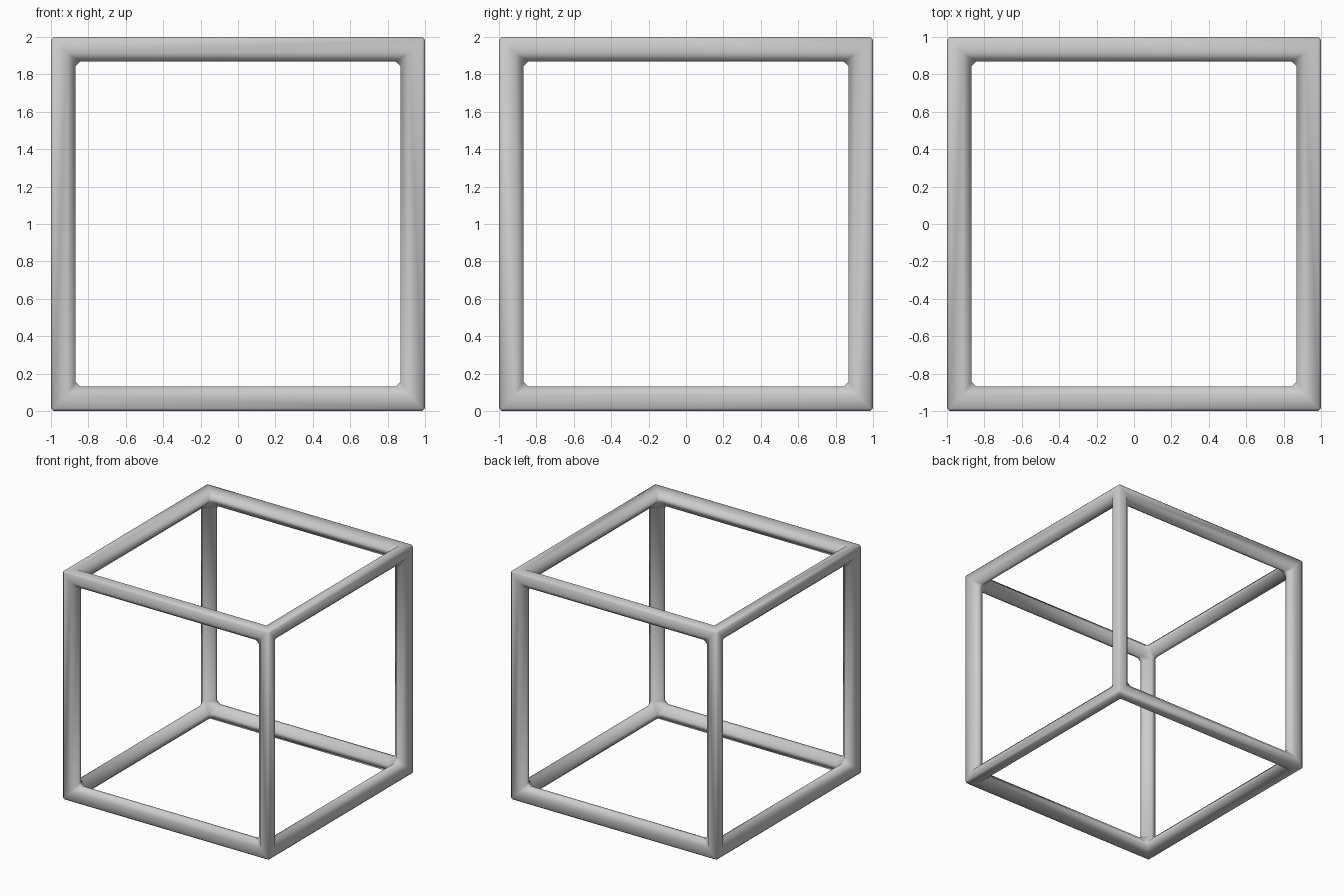
import bpy, bmesh
from mathutils import Vector

if "Cube" in bpy.data.objects:
    bpy.data.objects.remove(bpy.data.objects["Cube"])

C, S, T = 0.015, 0.085, 0.13      # outer chamfer, start of side chamfer, bar thickness
D, I, F = 0.045, 0.077, 0.157     # side chamfer depth, inner chamfer, fillet end

bm = bmesh.new()


def face(points, k):
    """Add a face given by insets from the cube corner, axes rotated k times."""
    verts = []
    for p in points:
        q = [p[(i + k) % 3] for i in range(3)]
        verts.append(bm.verts.new(Vector((1 - q[0], 1 - q[1], 1 - q[2]))))
    bm.faces.new(verts)


# bar profile: two cross insets and where the bar ends at the corner
profile = [(C, 0, C), (S, 0, S), (T, D, F), (T, I, F),
           (I, T, F), (D, T, F), (0, S, S), (0, C, C)]

for k in range(3):
    # half bar running from the corner to the middle of the edge
    for a, b in zip(profile, profile[1:] + profile[:1]):
        face([a, b, (b[0], b[1], 1), (a[0], a[1], 1)], k)
    # fillet in the window corner
    face([(T, D, F), (F, D, T), (F, I, T), (T, I, F)], k)
    face([(S, 0, S), (F, D, T), (T, D, F)], k)

# outer and inner corner caps
face([(C, 0, C), (0, C, C), (C, C, 0)], 0)
face([(T, I, F), (I, T, F), (I, F, T), (T, F, I), (F, T, I), (F, I, T)], 0)

bmesh.ops.remove_doubles(bm, verts=bm.verts, dist=1e-4)

# mirror the corner over all three axes
for axis in range(3):
    normal = Vector((0, 0, 0))
    normal[axis] = 1
    dup = bmesh.ops.duplicate(bm, geom=bm.verts[:] + bm.edges[:] + bm.faces[:])
    for v in dup["geom"]:
        if isinstance(v, bmesh.types.BMVert):
            v.co[axis] = -v.co[axis]
    bmesh.ops.remove_doubles(bm, verts=bm.verts, dist=1e-4)

# long bars as single faces
mid = [e for e in bm.edges
       if all(sum(abs(c) < 1e-5 for c in v.co) == 1 for v in e.verts)]
bmesh.ops.dissolve_edges(bm, edges=mid, use_verts=True)
bmesh.ops.recalc_face_normals(bm, faces=bm.faces)

mesh = bpy.data.meshes.new("cube_frame")
bm.to_mesh(mesh)
bm.free()
mesh.shade_smooth()
frame = bpy.data.objects.new("cube_frame", mesh)
frame.location.z = 1
bpy.context.collection.objects.link(frame)
